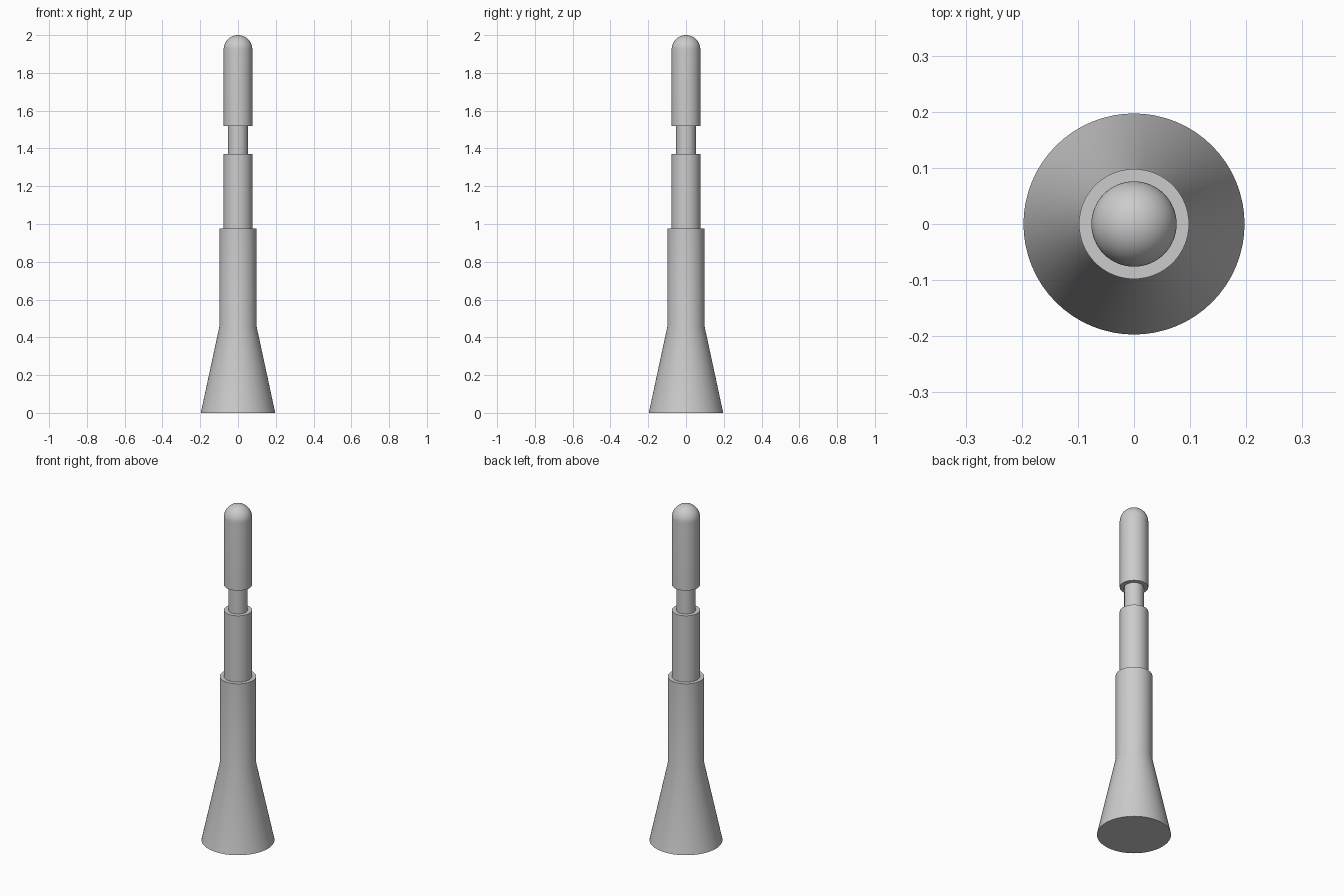
import bpy
import bmesh
from math import cos, sin, pi, radians

SEGMENTS = 64

default_cube = bpy.data.objects.get("Cube")
if default_cube:
    bpy.data.objects.remove(default_cube, do_unlink=True)

grey = bpy.data.materials.new("light grey")
grey.use_nodes = True
colour = (0.6, 0.6, 0.6, 1)
grey.diffuse_color = colour
grey.node_tree.nodes["Principled BSDF"].inputs["Base Color"].default_value = colour


def turned_part(name, profile):
    """Turn a (radius, z) profile around the z axis into a closed solid."""
    bm = bmesh.new()
    verts = [bm.verts.new((r, 0, z)) for r, z in profile]
    edges = [bm.edges.new(pair) for pair in zip(verts, verts[1:])]
    bmesh.ops.spin(bm, geom=verts + edges, cent=(0, 0, 0), axis=(0, 0, 1),
                   angle=2 * pi, steps=SEGMENTS, use_duplicate=False)
    bmesh.ops.remove_doubles(bm, verts=bm.verts, dist=0.00001)
    bmesh.ops.recalc_face_normals(bm, faces=bm.faces)
    mesh = bpy.data.meshes.new(name)
    bm.to_mesh(mesh)
    bm.free()
    mesh.materials.append(grey)
    obj = bpy.data.objects.new(name, mesh)
    bpy.context.collection.objects.link(obj)
    bpy.ops.object.select_all(action="DESELECT")
    obj.select_set(True)
    bpy.context.view_layer.objects.active = obj
    bpy.ops.object.shade_smooth_by_angle(angle=radians(30))
    return obj


def tube(name, radius, bottom, top):
    return turned_part(name, [(0, bottom), (radius, bottom), (radius, top), (0, top)])


# Flared foot running up into the widest tube
turned_part("flared_base", [(0, 0), (0.197, 0), (0.098, 0.46), (0.098, 0.975), (0, 0.975)])

# Stepped middle section and narrow neck
tube("middle_tube", 0.076, 0.97, 1.37)
tube("neck", 0.052, 1.36, 1.53)

# Round-ended tip
R = 0.076
dome = [(R * cos(i * pi / 32), 2 - R + R * sin(i * pi / 32)) for i in range(16)]
turned_part("domed_tip", [(0, 1.52), (R, 1.52)] + dome + [(0, 2)])
